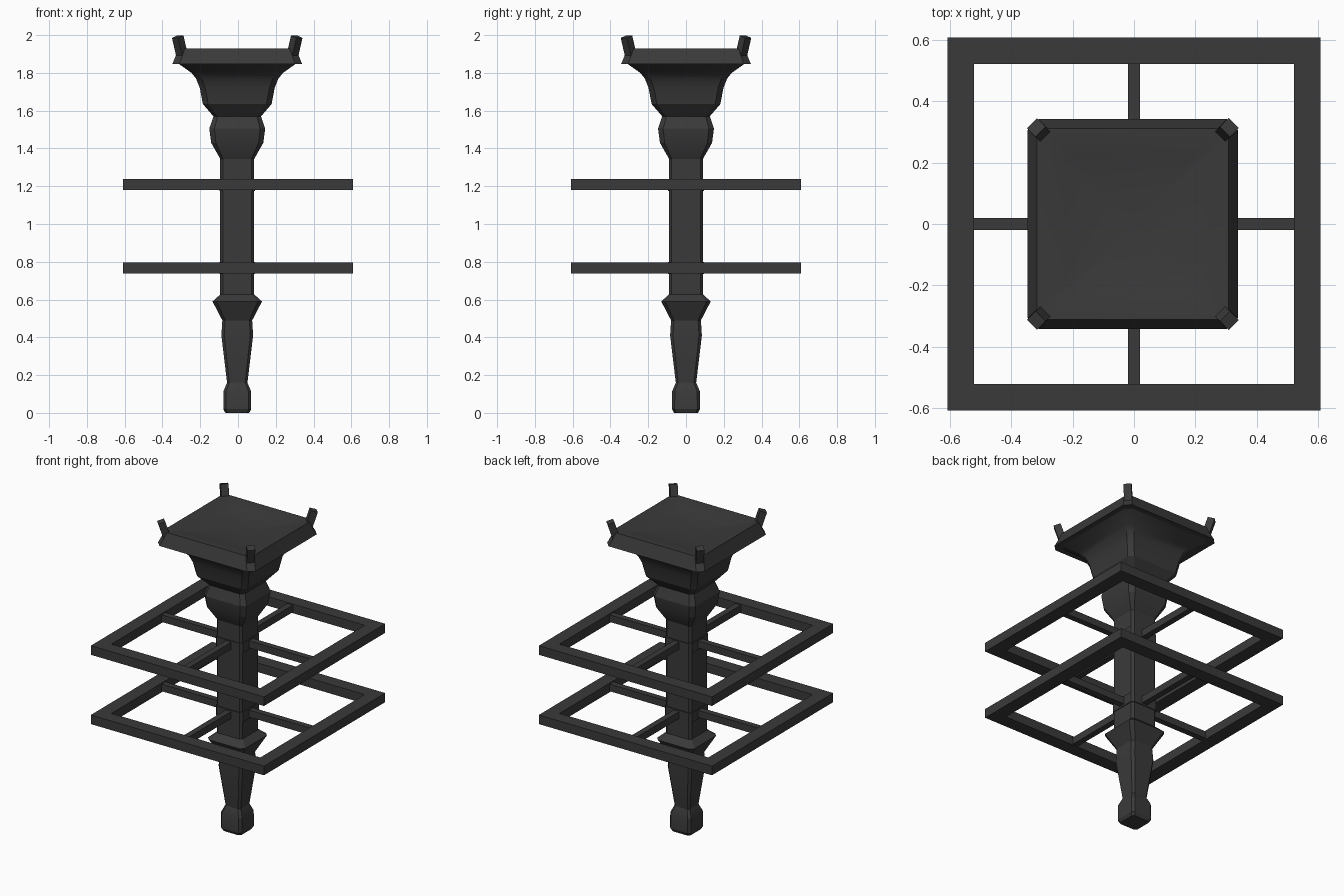
import bpy, bmesh, math
from mathutils import Matrix, Vector

if "Cube" in bpy.data.objects:
    bpy.data.objects.remove(bpy.data.objects["Cube"])

iron = bpy.data.materials.new("dark iron")
iron.diffuse_color = (0.042, 0.042, 0.042, 1)
iron.use_nodes = True
iron.node_tree.nodes["Principled BSDF"].inputs["Base Color"].default_value = iron.diffuse_color
CX = -0.004  # the post sits very slightly off the frames


def finish(bm, name, smooth=False):
    bmesh.ops.recalc_face_normals(bm, faces=bm.faces)
    me = bpy.data.meshes.new(name)
    bm.to_mesh(me)
    bm.free()
    me.materials.append(iron)
    ob = bpy.data.objects.new(name, me)
    bpy.context.collection.objects.link(ob)
    if smooth:
        bpy.context.view_layer.objects.active = ob
        ob.select_set(True)
        bpy.ops.object.shade_smooth_by_angle(angle=math.radians(25))
        ob.select_set(False)
    return ob


def square_loft(name, profile, smooth=True):
    """Stack of chamfered squares; profile rows are half width, chamfer, z."""
    bm = bmesh.new()
    rings = []
    for a, c, z in profile:
        b = a - c
        pts = [(a, -b), (a, b), (b, a), (-b, a), (-a, b), (-a, -b), (-b, -a), (b, -a)]
        rings.append([bm.verts.new((x + CX, y, z)) for x, y in pts])
    for lo, hi in zip(rings, rings[1:]):
        for i in range(8):
            j = (i + 1) % 8
            bm.faces.new((lo[i], lo[j], hi[j], hi[i]))
    bm.faces.new(rings[0][::-1])
    bm.faces.new(rings[-1])
    return finish(bm, name, smooth)


def add_box(bm, size, matrix):
    bmesh.ops.create_cube(bm, size=1, matrix=matrix @ Matrix.Diagonal((*size, 1)))


# Tapered foot, pointed knuckle, shaft and upper knuckle
square_loft("post", [
    (0.063, 0.012, 0.0), (0.074, 0.014, 0.02), (0.073, 0.014, 0.115),
    (0.054, 0.012, 0.16), (0.084, 0.015, 0.41), (0.079, 0.015, 0.49),
    (0.131, 0.022, 0.59), (0.09, 0.014, 0.627), (0.09, 0.014, 1.345),
    (0.138, 0.025, 1.43), (0.148, 0.027, 1.505), (0.126, 0.022, 1.57)])

# Flared head with overhanging rim and shallow dished top
square_loft("head", [
    (0.126, 0.022, 1.57), (0.182, 0.028, 1.635), (0.198, 0.028, 1.72),
    (0.218, 0.03, 1.77), (0.242, 0.03, 1.80), (0.31, 0.035, 1.848),
    (0.343, 0.036, 1.848), (0.326, 0.035, 1.89), (0.312, 0.035, 1.93),
    (0.298, 0.03, 1.93), (0.22, 0.022, 1.912), (0.12, 0.012, 1.90), (0.03, 0.003, 1.896)])

# Corner prongs leaning outward
bm = bmesh.new()
for k in range(4):
    ang = math.radians(45 + 90 * k)
    turn = Matrix.Rotation(ang, 4, 'Z')
    place = Matrix.Translation((CX, 0, 0)) @ turn @ Matrix.Translation((0.424, 0, 1.925))
    add_box(bm, (0.042, 0.046, 0.14), place @ Matrix.Rotation(math.radians(18), 4, 'Y'))
finish(bm, "corner_prongs")

for label, z in (("lower", 0.768), ("upper", 1.208)):
    # Square frame
    bm = bmesh.new()
    loops = []
    for r, h in ((0.608, -0.029), (0.608, 0.029), (0.523, 0.029), (0.523, -0.029)):
        loops.append([bm.verts.new((sx * r, sy * r, z + h))
                      for sx, sy in ((1, 1), (-1, 1), (-1, -1), (1, -1))])
    for i in range(4):
        p, q = loops[i], loops[(i + 1) % 4]
        for j in range(4):
            k = (j + 1) % 4
            bm.faces.new((p[j], p[k], q[k], q[j]))
    finish(bm, label + "_frame")

    # Four spokes from post to frame
    bm = bmesh.new()
    for k in range(4):
        m = Matrix.Rotation(math.radians(90 * k), 4, 'Z') @ Matrix.Translation((0.303, 0, z))
        add_box(bm, (0.442, 0.038, 0.045), m)
    finish(bm, label + "_spokes")

    # Thin collar round the post
    square_loft(label + "_collar", [(0.095, 0.015, z - 0.033), (0.095, 0.015, z + 0.03)], False)
